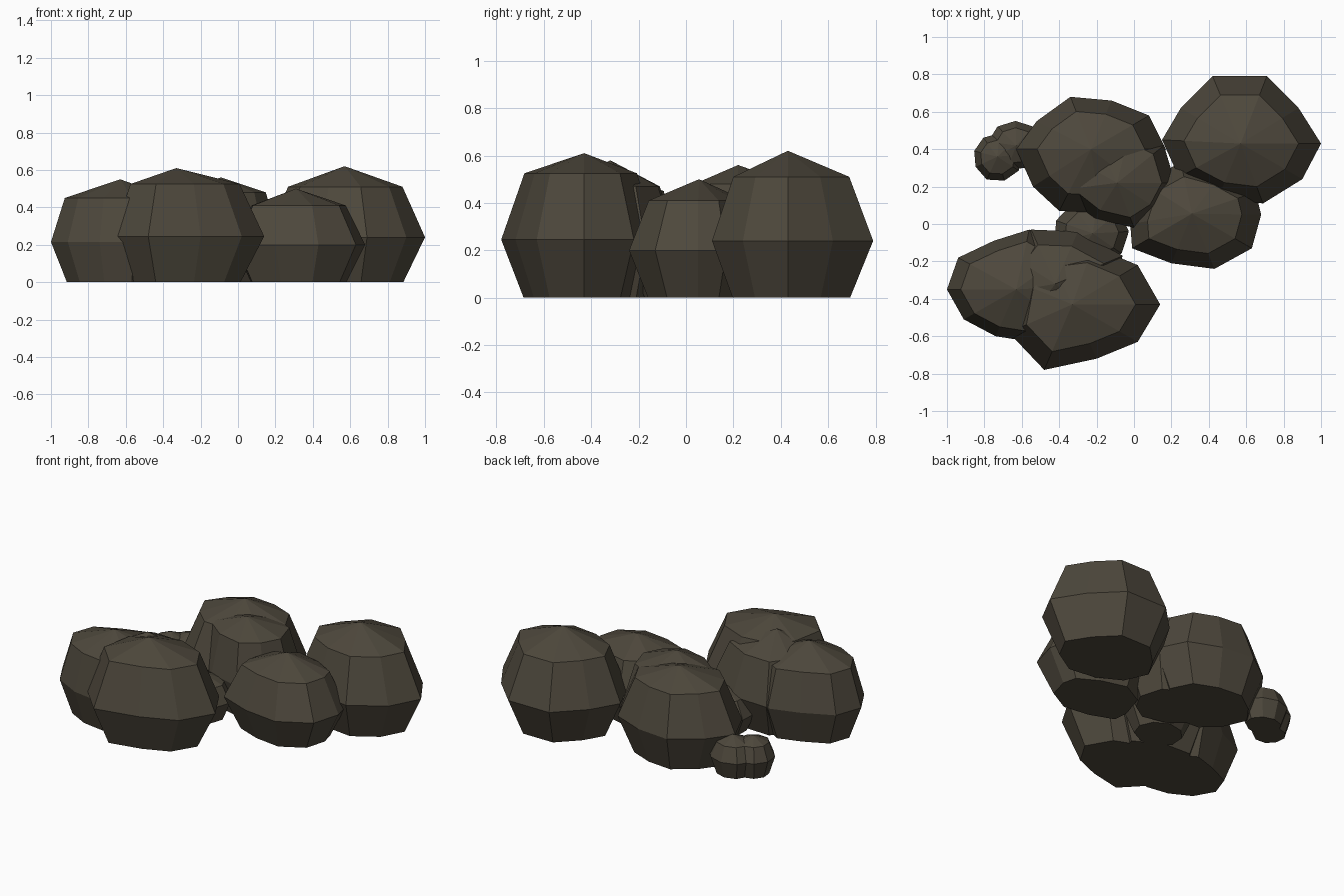
import bpy, math, random

random.seed(4)
stone = bpy.data.materials.new("dark brown stone")
stone.diffuse_color = (0.075, 0.064, 0.045, 1)


def rock(name, apex, outline, mid, shoulder, base=0.73, top=0.72):
    """Faceted boulder: flat base ring, widest ring, shoulder ring and a fan to the apex."""
    ax, ay, az = apex
    n = len(outline)
    verts = []
    for z, s in ((0, base), (mid, 1), (shoulder, top)):
        verts += [(ax + (x - ax) * s, ay + (y - ay) * s, z) for x, y in outline]
    verts.append(apex)
    faces = [tuple(reversed(range(n)))]
    for i in range(n):
        j = (i + 1) % n
        for k in (0, n):
            faces.append((k + i, k + j, k + n + j, k + n + i))
        faces.append((2 * n + i, 2 * n + j, 3 * n))
    me = bpy.data.meshes.new(name)
    me.from_pydata(verts, [], faces)
    me.materials.append(stone)
    ob = bpy.data.objects.new(name, me)
    bpy.context.collection.objects.link(ob)
    return ob


def round_outline(cx, cy, rx, ry, n=9, start=0.0):
    """Slightly irregular oval outline for the less exposed stones."""
    pts = []
    for i in range(n):
        a = start + i * math.tau / n
        r = random.uniform(0.94, 1.04)
        pts.append((cx + rx * r * math.cos(a), cy + ry * r * math.sin(a)))
    return pts


# large boulders, outlines anticlockwise from the right
rock("back_right_boulder", (0.57, 0.43, 0.62),
     [(1.0, 0.43), (0.88, 0.62), (0.71, 0.79), (0.42, 0.79), (0.25, 0.62),
      (0.15, 0.45), (0.24, 0.25), (0.45, 0.14), (0.69, 0.11), (0.90, 0.24)], 0.24, 0.51)
rock("front_boulder", (-0.33, -0.43, 0.61),
     [(0.14, -0.43), (0.02, -0.22), (-0.22, -0.12), (-0.46, -0.15), (-0.62, -0.31),
      (-0.67, -0.58), (-0.48, -0.78), (-0.20, -0.72), (0.02, -0.63)], 0.245, 0.525)
rock("front_left_boulder", (-0.63, -0.35, 0.55),
     [(-0.28, -0.33), (-0.35, -0.15), (-0.56, -0.03), (-0.75, -0.09), (-0.94, -0.18),
      (-1.0, -0.35), (-0.91, -0.51), (-0.74, -0.60), (-0.55, -0.63), (-0.38, -0.54)],
     0.215, 0.45, 0.77, 0.8)
rock("back_boulder", (-0.23, 0.40, 0.57),
     [(0.17, 0.40), (0.08, 0.58), (-0.12, 0.66), (-0.34, 0.68), (-0.52, 0.55),
      (-0.63, 0.40), (-0.54, 0.20), (-0.40, 0.07), (-0.18, 0.06), (0.05, 0.18)], 0.23, 0.48)
rock("middle_boulder", (-0.09, 0.22, 0.56),
     [(0.22, 0.22), (0.16, 0.42), (-0.02, 0.51), (-0.22, 0.49), (-0.36, 0.37),
      (-0.40, 0.18), (-0.21, 0.03), (0.0, -0.02), (0.14, 0.07)], 0.23, 0.48, 0.73, 0.77)
rock("right_boulder", (0.31, 0.055, 0.50),
     [(0.68, 0.05), (0.65, 0.17), (0.47, 0.27), (0.25, 0.33), (0.05, 0.22),
      (-0.02, 0.0), (-0.01, -0.13), (0.20, -0.21), (0.43, -0.24), (0.63, -0.13)], 0.20, 0.41)

# stone wedged behind the front boulders
rock("wedged_stone", (-0.42, -0.32, 0.58),
     [(-0.12, -0.32), (-0.06, -0.17), (-0.30, -0.04), (-0.55, -0.03), (-0.66, -0.17),
      (-0.71, -0.37), (-0.60, -0.55), (-0.38, -0.60), (-0.20, -0.50)], 0.22, 0.47)

# small stones filling the gaps
rock("gap_stone", (-0.22, -0.05, 0.27), round_outline(-0.23, -0.04, 0.21, 0.18), 0.12, 0.22)
rock("left_pebble", (-0.73, 0.36, 0.24), round_outline(-0.73, 0.36, 0.135, 0.13, 9, 0.1), 0.11, 0.20)
rock("left_back_pebble", (-0.63, 0.42, 0.24), round_outline(-0.63, 0.42, 0.15, 0.135, 9, 0.2), 0.11, 0.20)
